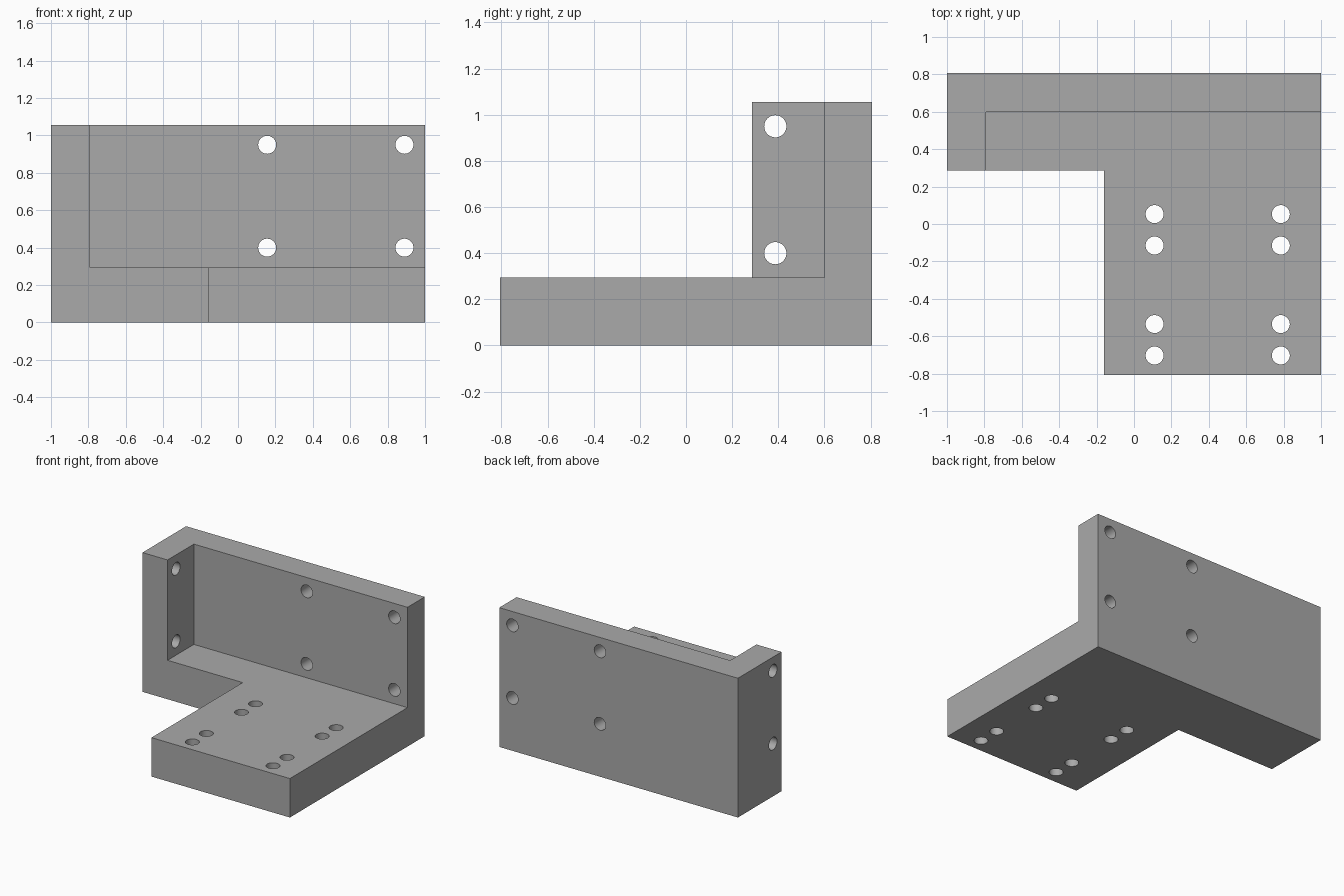
import bpy
import math
from mathutils import Vector

cube = bpy.data.objects.get("Cube")
if cube:
    bpy.data.objects.remove(cube, do_unlink=True)

# Plain grey finish
grey = bpy.data.materials.new("machined_grey")
grey.use_nodes = True
COLOUR = (0.40, 0.40, 0.40, 1)
grey.diffuse_color = COLOUR
grey.node_tree.nodes["Principled BSDF"].inputs["Base Color"].default_value = COLOUR

# Main dimensions
HALF_X, HALF_Y, HEIGHT = 1.0, 0.807, 1.055
FLOOR_Z = 0.295      # top of the base plate
WALL_Y = 0.60        # front face of the back wall
FLANGE_X = -0.79     # inner face of the side flange
FLANGE_Y = 0.285     # front face of the side flange
BASE_X = -0.16       # side of the forward base plate
HOLE_R = 0.048
OVER = 0.3           # how far cutters run past the block


def box(name, low, high):
    low, high = Vector(low), Vector(high)
    bpy.ops.mesh.primitive_cube_add(size=1, location=(low + high) / 2)
    obj = bpy.context.object
    obj.name = name
    obj.scale = high - low
    bpy.ops.object.transform_apply(location=True, rotation=True, scale=True)
    return obj


def drill(name, centre, length, rotation=(0, 0, 0)):
    bpy.ops.mesh.primitive_cylinder_add(vertices=48, radius=HOLE_R, depth=length,
                                        location=centre, rotation=rotation)
    obj = bpy.context.object
    obj.name = name
    return obj


def cut(target, cutter):
    cutter.hide_render = True
    mod = target.modifiers.new(cutter.name, 'BOOLEAN')
    mod.operation = 'DIFFERENCE'
    mod.solver = 'EXACT'
    mod.object = cutter
    bpy.context.view_layer.objects.active = target
    bpy.ops.object.modifier_apply(modifier=mod.name)
    bpy.data.objects.remove(cutter, do_unlink=True)


# Solid block, milled down to base plate, back wall and side flange
bracket = box("angle_bracket", (-HALF_X, -HALF_Y, 0), (HALF_X, HALF_Y, HEIGHT))
cut(bracket, box("pocket_cutter", (FLANGE_X, -HALF_Y - OVER, FLOOR_Z),
                 (HALF_X + OVER, WALL_Y, HEIGHT + OVER)))
cut(bracket, box("notch_cutter", (-HALF_X - OVER, -HALF_Y - OVER, -OVER),
                 (BASE_X, FLANGE_Y, HEIGHT + OVER)))

# Paired mounting holes down through the base plate
for x in (0.11, 0.785):
    for y in (0.053, -0.115, -0.535, -0.703):
        cut(bracket, drill("base_hole", (x, y, FLOOR_Z / 2), 0.5))

# Holes through the back wall and the side flange
for z in (0.40, 0.95):
    for x in (0.156, 0.89):
        cut(bracket, drill("wall_hole", (x, (WALL_Y + HALF_Y) / 2, z), 0.4,
                           (math.pi / 2, 0, 0)))
    cut(bracket, drill("flange_hole", ((FLANGE_X - HALF_X) / 2, 0.387, z), 0.4,
                       (0, math.pi / 2, 0)))

# Finish: one colour, round bores with crisp edges
bracket.data.materials.clear()
bracket.data.materials.append(grey)
bpy.ops.object.select_all(action='DESELECT')
bracket.select_set(True)
bpy.context.view_layer.objects.active = bracket
bpy.ops.object.shade_smooth_by_angle(angle=math.radians(30))
